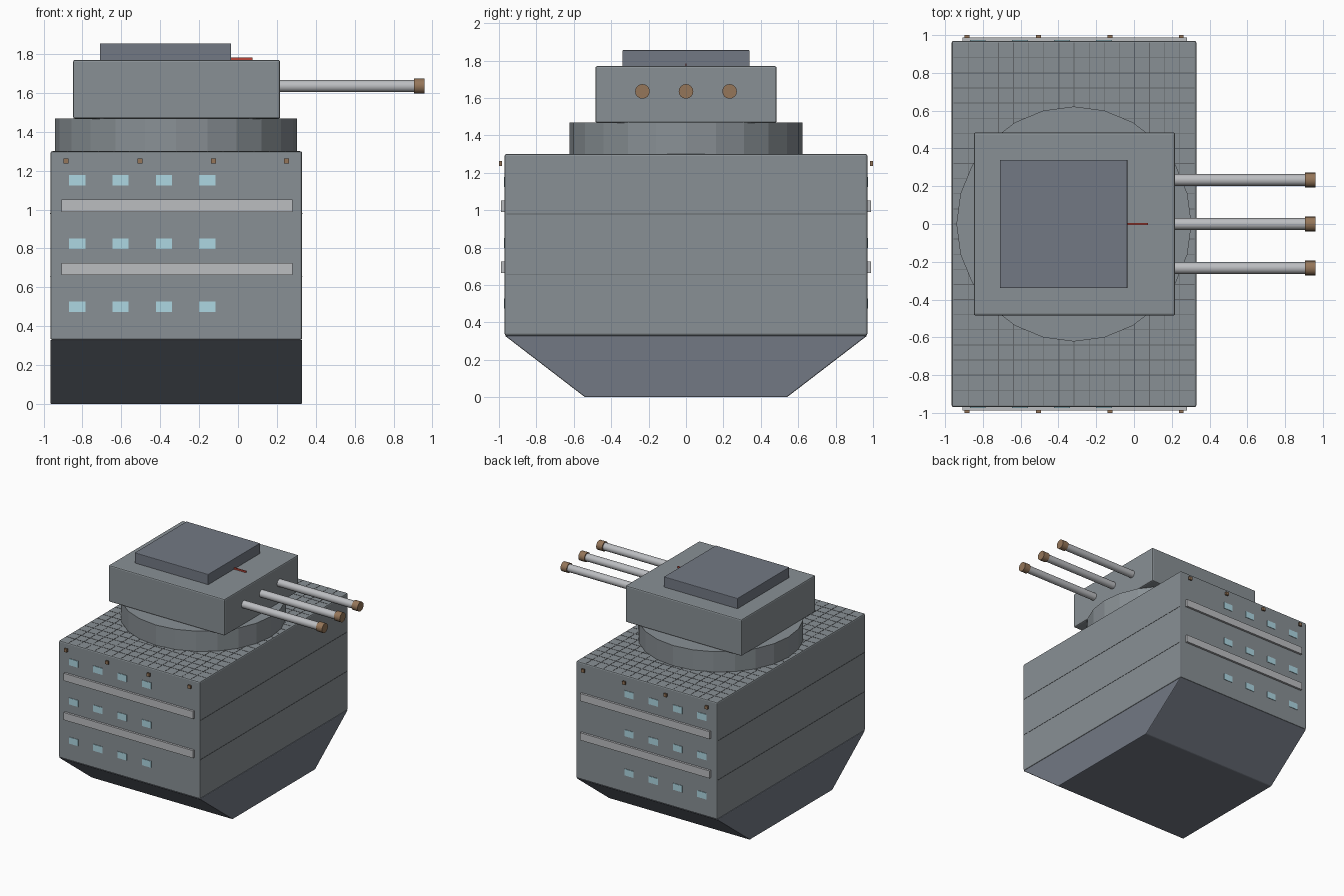
import bpy, bmesh, math

if "Cube" in bpy.data.objects:
    bpy.data.objects.remove(bpy.data.objects["Cube"])


def mat(name, r, g, b):
    m = bpy.data.materials.new(name)
    m.diffuse_color = (r, g, b, 1)
    m.use_nodes = True
    m.node_tree.nodes["Principled BSDF"].inputs["Base Color"].default_value = m.diffuse_color
    return m


GREY = mat("hull_grey", 0.25, 0.28, 0.30)
SLATE = mat("slate", 0.17, 0.19, 0.23)
STEEL = mat("steel", 0.50, 0.51, 0.53)
BRASS = mat("brass", 0.30, 0.18, 0.10)
GLASS = mat("glass", 0.42, 0.68, 0.76)
RED = mat("red", 0.50, 0.06, 0.04)
LINE = mat("seam", 0.12, 0.13, 0.14)


def finish(name, bm, material, bevel=0):
    bmesh.ops.recalc_face_normals(bm, faces=bm.faces)
    me = bpy.data.meshes.new(name)
    bm.to_mesh(me)
    bm.free()
    ob = bpy.data.objects.new(name, me)
    bpy.context.collection.objects.link(ob)
    me.materials.append(material)
    if bevel:
        b = ob.modifiers.new("bevel", 'BEVEL')
        b.width, b.segments = bevel, 2
    return ob


def add_box(bm, x0, x1, y0, y1, z0, z1):
    vs = bmesh.ops.create_cube(bm, size=1)["verts"]
    for v in vs:
        v.co = (x1 if v.co.x > 0 else x0, y1 if v.co.y > 0 else y0, z1 if v.co.z > 0 else z0)
    return vs


def boxes(name, material, spans, bevel=0):
    bm = bmesh.new()
    for s in spans:
        add_box(bm, *s)
    return finish(name, bm, material, bevel)


def cylinder(name, material, radius, length, loc, sides, along_x=False):
    rot = (0, math.pi / 2, 0) if along_x else (0, 0, 0)
    bpy.ops.mesh.primitive_cylinder_add(vertices=sides, radius=radius, depth=length,
                                        location=loc, rotation=rot)
    ob = bpy.context.object
    ob.name = name
    ob.data.materials.append(material)
    return ob


X0, X1, Y, DECK, CHINE = -0.965, 0.33, 0.97, 1.30, 0.33

# Hull block and tapered bottom
boxes("upper_hull", GREY, [(X0, X1, -Y, Y, CHINE, DECK)], 0.01)
bm = bmesh.new()
for v in add_box(bm, X0, X1, -Y, Y, 0, CHINE):
    if v.co.z < 0.1:
        v.co.y *= 0.54 / Y
finish("lower_hull", bm, SLATE, 0.006)

# Deck grid seams and end-wall seams
w, h, step = 0.002, 0.0015, 0.08
cx = (X0 + X1) / 2
seams = [(cx + i * step - w, cx + i * step + w, -Y + .01, Y - .01, DECK - .004, DECK + h)
         for i in range(-7, 8)]
seams += [(X0 + .01, X1 - .01, j * step - w, j * step + w, DECK - .004, DECK + h)
          for j in range(-11, 12)]
boxes("deck_seams", LINE, seams)
boxes("wall_seams", LINE, [(x - .002, x + .002, -Y + .01, Y - .01, z - w, z + w)
                           for x in (X0, X1) for z in (0.655, 0.98)])

# Side details, repeated on both sides
for side, s in (("front", -1), ("back", 1)):
    def span(y0, y1):
        return tuple(sorted((s * y0, s * y1)))
    boxes(side + "_belt_strips", STEEL,
          [(-0.907, 0.28, *span(0.96, 0.988), z - .031, z + .031) for z in (0.695, 1.02)])
    boxes(side + "_windows", GLASS,
          [(x - .042, x + .042, *span(0.96, 0.974), z - .027, z + .027)
           for x in (-0.827, -0.604, -0.381, -0.158) for z in (0.50, 0.825, 1.15)])
    boxes(side + "_studs", BRASS,
          [(x - .013, x + .013, *span(0.985, 1.0), 1.236, 1.262)
           for x in (-0.884, -0.505, -0.127, 0.25)])

# Turret: ring, house and roof plate
cylinder("turret_ring", GREY, 0.622, 0.17, (-0.318, 0, 1.383), 24)
boxes("turret_house", GREY, [(-0.848, 0.217, -0.485, 0.485, 1.467, 1.77)], 0.01)
boxes("roof_plate", SLATE, [(-0.71, -0.035, -0.34, 0.34, 1.765, 1.855)], 0.004)
boxes("sight_line", RED, [(-0.05, 0.075, -0.004, 0.004, 1.766, 1.783)])

# Three barrels with muzzle caps
for label, y in (("right", -0.233), ("middle", 0), ("left", 0.233)):
    b = cylinder(label + "_barrel", STEEL, 0.031, 0.75, (0.56, y, 1.635), 16, True)
    m = cylinder(label + "_muzzle", BRASS, 0.039, 0.055, (0.9325, y, 1.635), 16, True)
    for ob in (b, m):
        bpy.context.view_layer.objects.active = ob
        bpy.ops.object.select_all(action='DESELECT')
        ob.select_set(True)
        bpy.ops.object.shade_smooth_by_angle(angle=math.radians(40))
